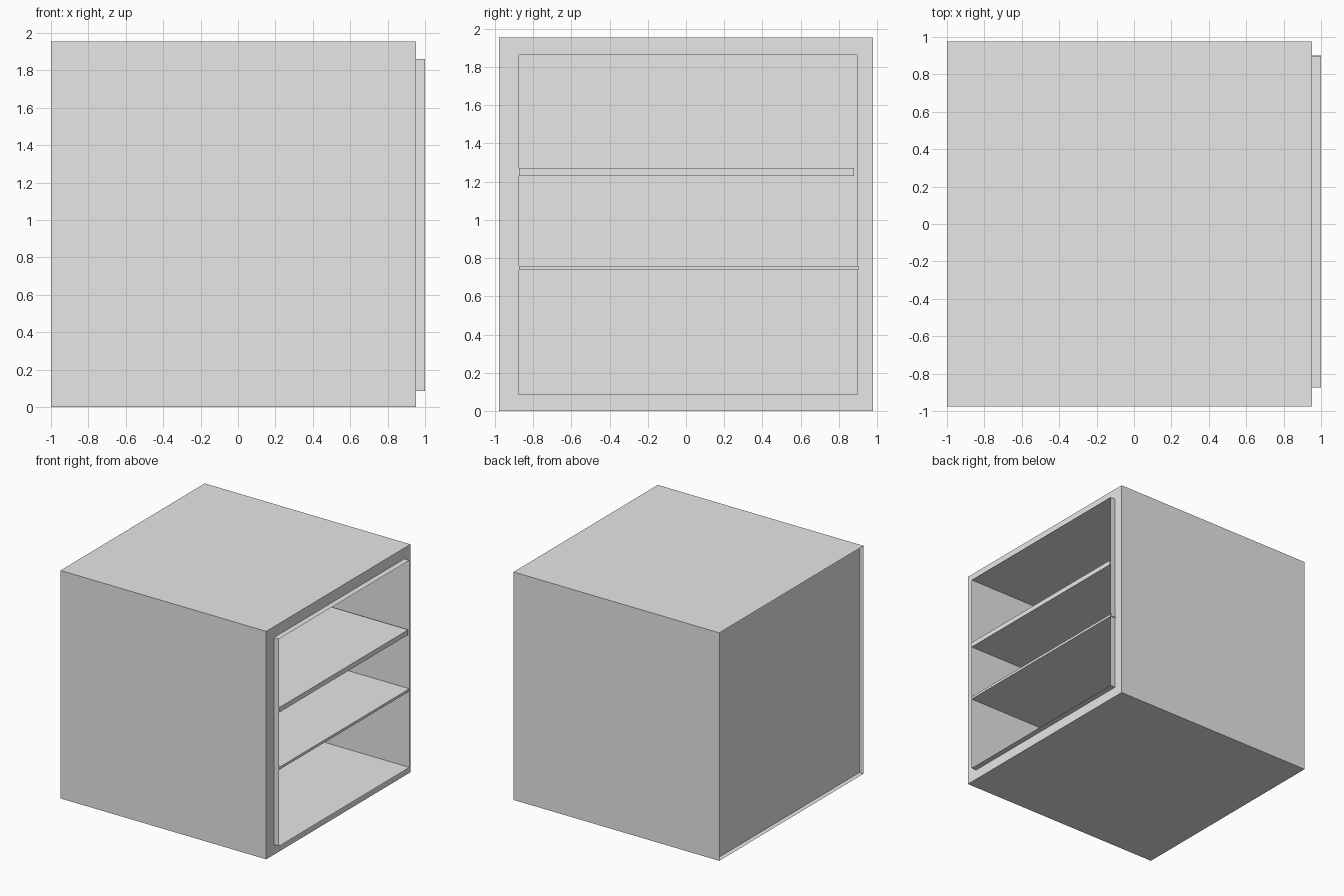
import bpy
import bmesh

cube = bpy.data.objects.get("Cube")
if cube:
    bpy.data.objects.remove(cube, do_unlink=True)

grey = bpy.data.materials.new("light_grey")
grey.use_nodes = True
grey.diffuse_color = (0.8, 0.8, 0.8, 1)
grey.node_tree.nodes["Principled BSDF"].inputs["Base Color"].default_value = (0.8, 0.8, 0.8, 1)

# Rectangles in the y-z plane: (y min, y max, z min, z max)
OUTER = (-0.977, 0.977, 0.0, 1.955)
OPENING = (-0.873, 0.895, 0.086, 1.862)
BACK_X, PANEL_X, FRONT_X, LIP_X = -1.0, -0.96, 0.952, 1.0


def ring(bm, x, rect):
    y0, y1, z0, z1 = rect
    return [bm.verts.new((x, y, z)) for y, z in ((y0, z0), (y1, z0), (y1, z1), (y0, z1))]


def finish(name, bm):
    mesh = bpy.data.meshes.new(name)
    bm.to_mesh(mesh)
    bm.free()
    mesh.materials.append(grey)
    obj = bpy.data.objects.new(name, mesh)
    bpy.context.collection.objects.link(obj)
    return obj


def loft(name, rings, start_cap=False, end_cap=False, flip=False):
    """Join rectangles given as (x, rect) into a sheet, capped where asked."""
    bm = bmesh.new()
    loops = [ring(bm, x, rect) for x, rect in rings]
    for a, b in zip(loops, loops[1:]):
        for i in range(4):
            j = (i + 1) % 4
            bm.faces.new((a[i], a[j], b[j], b[i]))
    if start_cap:
        bm.faces.new(loops[0][::-1])
    if end_cap:
        bm.faces.new(loops[-1])
    # Rings run counter-clockwise seen from +x, so side faces point outward
    if flip:
        bmesh.ops.reverse_faces(bm, faces=bm.faces[:])
    return finish(name, bm)


# Thin outer walls with the flat border around the opening
loft("cabinet_shell", [(BACK_X, OUTER), (FRONT_X, OUTER), (FRONT_X, OPENING)])

# Recessed rear panel
loft("rear_panel", [(PANEL_X, OUTER)], start_cap=True)

# Thin inner lining, standing proud of the border as a lip
loft("inner_lining", [(PANEL_X, OPENING), (LIP_X, OPENING)], flip=True)

# Shelves
for name, rect in (("upper_shelf", (-0.873, 0.88, 1.23, 1.272)),
                   ("lower_shelf", (-0.873, 0.902, 0.738, 0.76))):
    loft(name, [(PANEL_X + 0.002, rect), (LIP_X - 0.001, rect)], start_cap=True, end_cap=True)
